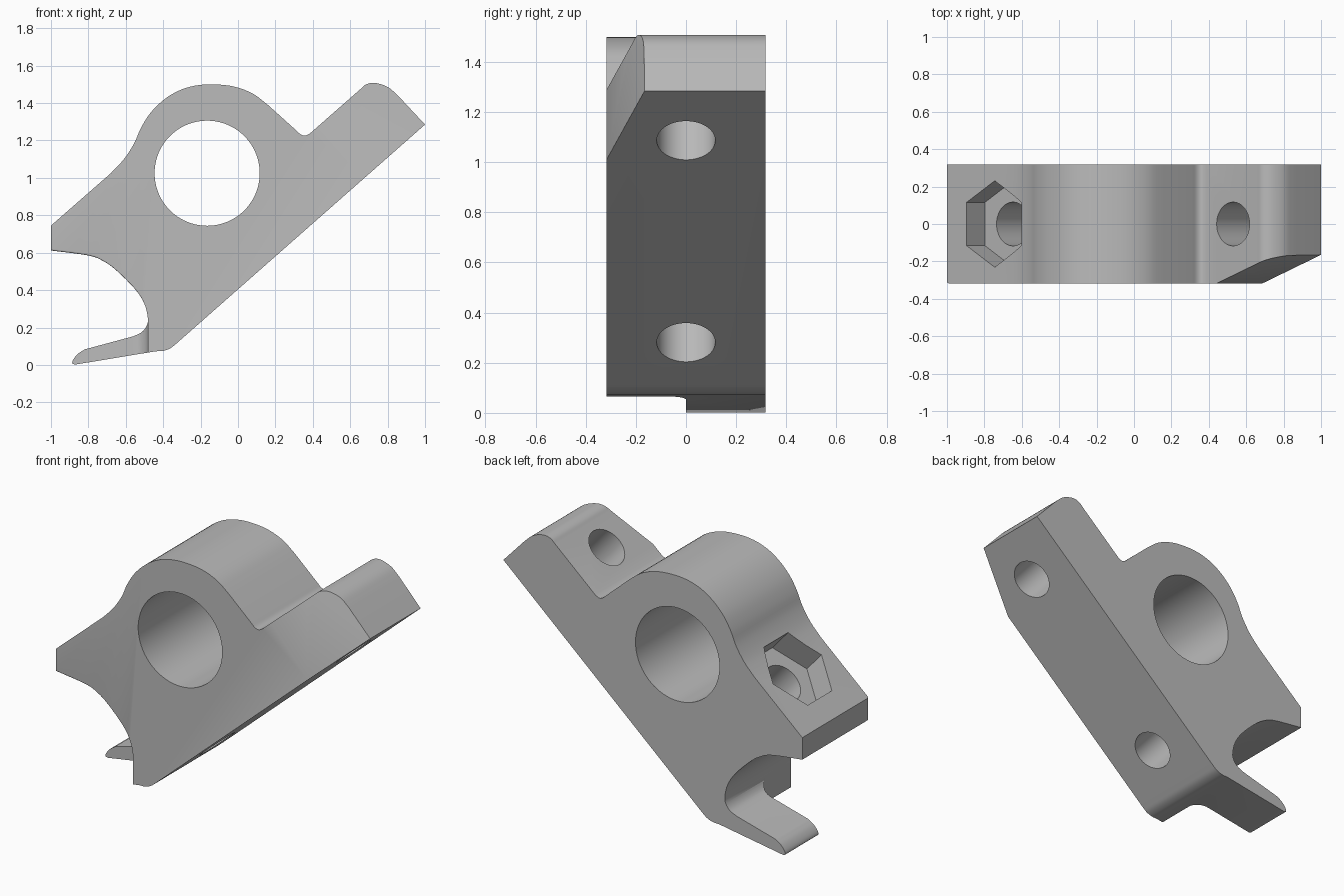
import bpy, bmesh, math
from mathutils import Matrix, Vector

cube = bpy.data.objects.get("Cube")
if cube:
    bpy.data.objects.remove(cube, do_unlink=True)

HALF = 0.317          # half the thickness of the bracket
UPRIGHT = Matrix.Rotation(math.pi / 2, 4, 'X')
TILTED = Matrix.Translation((0, 0, 0.405)) @ Matrix.Rotation(math.radians(-41.35), 4, 'Y')


def smooth_run(pts, steps=4):
    """Catmull-Rom curve through a run of points."""
    p = [Vector(q) for q in pts]
    p = [2 * p[0] - p[1]] + p + [2 * p[-1] - p[-2]]
    out = []
    for a, b, c, d in zip(p, p[1:], p[2:], p[3:]):
        for i in range(steps):
            t = i / steps
            out.append(0.5 * (2 * b + (c - a) * t + (2 * a - 5 * b + 4 * c - d) * t * t
                              + (3 * b - a - 3 * c + d) * t ** 3))
    return out + [p[-2]]


def ngon(cx, cy, r, n, start=0.0):
    return [(cx + r * math.cos(start + math.tau * i / n),
             cy + r * math.sin(start + math.tau * i / n)) for i in range(n)]


def prism(name, pts, lo, hi, matrix):
    """Extrude a flat outline from lo to hi, then place it with the matrix."""
    bm = bmesh.new()
    face = bm.faces.new([bm.verts.new((x, y, lo)) for x, y in pts])
    new = bmesh.ops.extrude_face_region(bm, geom=[face])["geom"]
    bmesh.ops.translate(bm, verts=[v for v in new if isinstance(v, bmesh.types.BMVert)],
                        vec=(0, 0, hi - lo))
    bm.transform(matrix)
    bmesh.ops.recalc_face_normals(bm, faces=bm.faces)
    mesh = bpy.data.meshes.new(name)
    bm.to_mesh(mesh)
    bm.free()
    obj = bpy.data.objects.new(name, mesh)
    bpy.context.collection.objects.link(obj)
    return obj


def apply(obj, mod):
    bpy.context.view_layer.objects.active = obj
    bpy.ops.object.modifier_apply(modifier=mod.name)


def cut(obj, cutter):
    cutter.hide_render = True
    mod = obj.modifiers.new("cut", 'BOOLEAN')
    mod.operation, mod.solver, mod.object = 'DIFFERENCE', 'EXACT', cutter
    apply(obj, mod)
    bpy.data.objects.remove(cutter, do_unlink=True)


# Side outline, as smooth runs joined by straight edges
boss = [(-0.68, 1.025), (-0.61, 1.1), (-0.555, 1.185), (-0.52, 1.265), (-0.47, 1.345),
        (-0.4, 1.415), (-0.32, 1.465), (-0.23, 1.493), (-0.13, 1.5), (-0.02, 1.488),
        (0.08, 1.45), (0.16, 1.39)]
notch = [(0.31, 1.255), (0.335, 1.233), (0.36, 1.226), (0.385, 1.238)]
arm_tip = [(0.655, 1.475), (0.68, 1.497), (0.715, 1.508), (0.76, 1.502), (0.81, 1.48), (0.86, 1.435)]
heel = [(-0.325, 0.118), (-0.36, 0.09), (-0.4, 0.075), (-0.44, 0.073)]
tongue_tip = [(-0.87, 0.002), (-0.886, 0.008), (-0.88, 0.03), (-0.855, 0.06), (-0.82, 0.083)]
jaw = [(-0.56, 0.153), (-0.515, 0.175), (-0.488, 0.21), (-0.482, 0.25), (-0.5, 0.325),
       (-0.55, 0.405), (-0.65, 0.505), (-0.72, 0.555), (-0.8, 0.585), (-1, 0.612)]

outline = [Vector((-1, 0.745))]
for run in (boss, notch, arm_tip):
    outline += smooth_run(run)
outline.append(Vector((1, 1.285)))
for run in (heel, tongue_tip, jaw):
    outline += smooth_run(run)
bracket = prism("clamp_bracket", outline, -HALF, HALF, UPRIGHT)

# Rounded front edge of the upper jaw, fading out toward the throat
bm = bmesh.new()
bm.from_mesh(bracket.data)
weight = bm.edges.layers.float.new("bevel_weight_edge")
for e in bm.edges:
    mid = (e.verts[0].co + e.verts[1].co) / 2
    on_front = all(v.co.y < -HALF + 0.01 for v in e.verts)
    under_jaw = mid.z > 0.3 and mid.x < -0.5 and mid.z < 0.7 and mid.z < 0.1 - 0.9 * mid.x
    if on_front and under_jaw:
        e[weight] = min(1.0, max(0.1, (-mid.x - 0.48) / 0.35))
bm.to_mesh(bracket.data)
bm.free()
round_edge = bracket.modifiers.new("round_edge", 'BEVEL')
round_edge.limit_method = 'WEIGHT'
round_edge.width, round_edge.segments = 0.1, 6
apply(bracket, round_edge)

# Main bore
cut(bracket, prism("bore_cutter", ngon(-0.165, 1.025, 0.281, 96), -1, 1, UPRIGHT))

# Front half of the tongue removed, with a filleted inner corner
fillet = [(-0.482 - 0.08 + 0.08 * math.cos(a), -0.08 + 0.08 * math.sin(a))
          for a in (math.pi / 2 * i / 8 for i in range(9))]
relief = [(-1.2, -0.5), (-0.482, -0.5)] + fillet + [(-1.2, 0)]
cut(bracket, prism("tongue_cutter", relief, -0.2, 0.25, Matrix()))

# Screw holes square to the sloping base, and a hexagonal nut pocket
for name, along, top in (("lower", -0.187, 0.8), ("upper", 1.032, 0.6)):
    cut(bracket, prism(name + "_hole_cutter", ngon(along, 0, 0.117, 48), -0.2, top, TILTED))
cut(bracket, prism("nut_cutter", ngon(-0.187, 0, 0.231, 6, math.pi / 2), 0.767, 1.3, TILTED))

# Slanted front corner of the arm
corner = [(0.916, -HALF), (1.332, -0.165), (1.5, -0.104), (1.5, -0.6), (0.916 - 0.79, -0.6)]
cut(bracket, prism("corner_cutter", corner, -0.3, 0.9, TILTED))

# Material and shading
grey = bpy.data.materials.new("plain_grey")
grey.use_nodes = True
colour = (0.5, 0.5, 0.5, 1)
grey.diffuse_color = colour
grey.node_tree.nodes["Principled BSDF"].inputs["Base Color"].default_value = colour
bracket.data.materials.clear()
bracket.data.materials.append(grey)
for poly in bracket.data.polygons:
    poly.material_index = 0
bpy.ops.object.select_all(action='DESELECT')
bracket.select_set(True)
bpy.context.view_layer.objects.active = bracket
bpy.ops.object.shade_smooth_by_angle(angle=math.radians(30))
